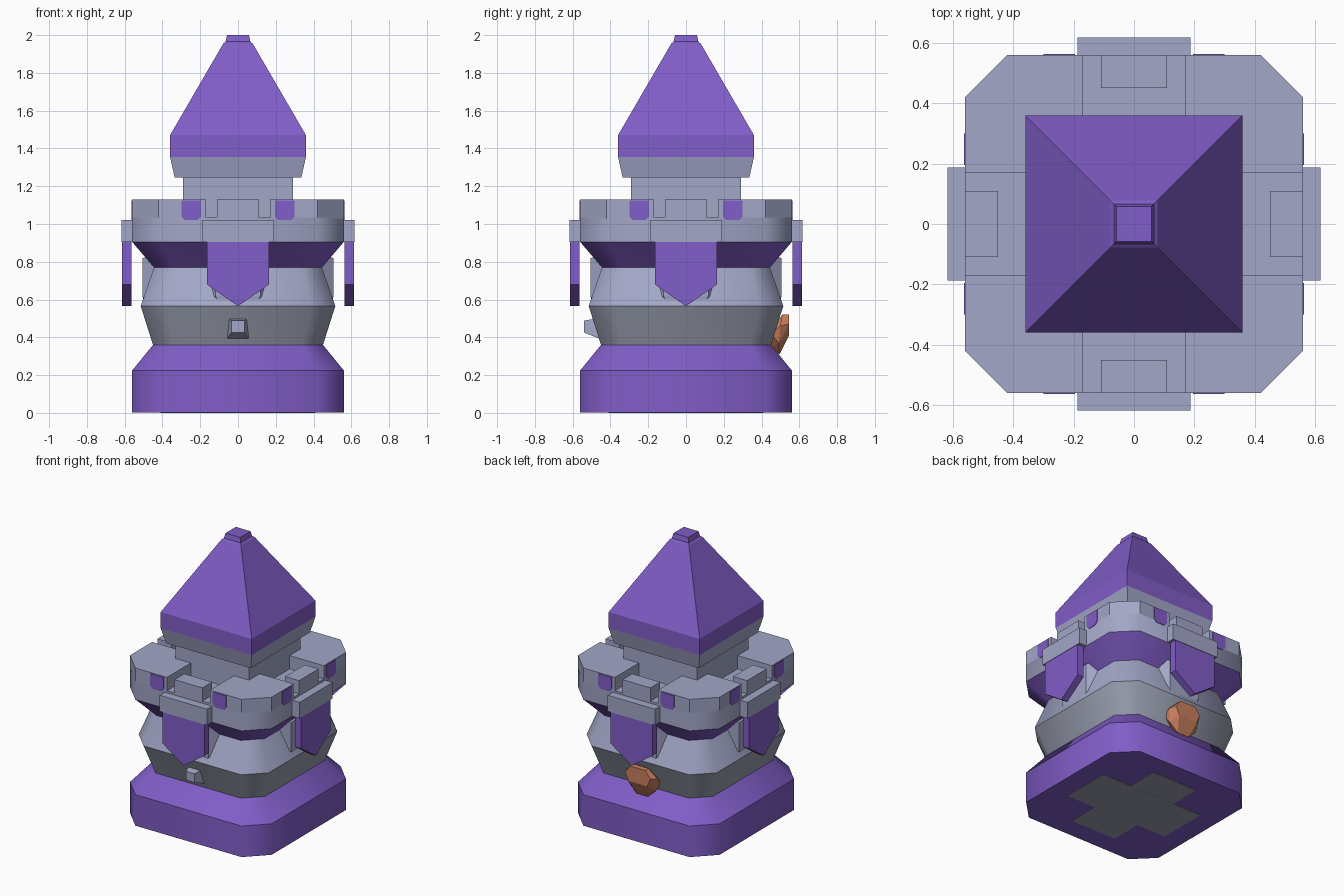
import bpy, bmesh, math
from mathutils import Vector, Matrix

if "Cube" in bpy.data.objects:
    bpy.data.objects.remove(bpy.data.objects["Cube"])


def material(name, rgb):
    m = bpy.data.materials.new(name)
    m.diffuse_color = (*rgb, 1)
    m.use_nodes = True
    m.node_tree.nodes["Principled BSDF"].inputs["Base Color"].default_value = m.diffuse_color
    return m


STONE = material("pale_stone", (0.36, 0.385, 0.57))
DARK = material("grey_stone", (0.31, 0.335, 0.42))
PURPLE = material("purple", (0.22, 0.11, 0.58))
ORANGE = material("copper_orange", (0.58, 0.21, 0.11))


def finish(name, bm, mats):
    bmesh.ops.recalc_face_normals(bm, faces=bm.faces)
    me = bpy.data.meshes.new(name)
    bm.to_mesh(me)
    bm.free()
    for m in mats:
        me.materials.append(m)
    ob = bpy.data.objects.new(name, me)
    bpy.context.collection.objects.link(ob)
    return ob


def outline(h, c):
    """Square of half width h with corners cut by c."""
    if c == 0:
        return [(-h, -h), (h, -h), (h, h), (-h, h)]
    k = h - c
    return [(-k, -h), (k, -h), (h, -k), (h, k), (k, h), (-k, h), (-h, k), (-h, -k)]


def loft(name, rings, bands, chamfer=0.0, smooth=False):
    """Stack of (half width, z) rings; bands gives one material per step."""
    bm = bmesh.new()
    mats = list(dict.fromkeys(bands))
    loops = [[bm.verts.new((x, y, z)) for x, y in outline(h, h * chamfer)] for h, z in rings]
    n = len(loops[0])
    for i, m in enumerate(bands):
        for j in range(n):
            k = (j + 1) % n
            f = bm.faces.new((loops[i][j], loops[i][k], loops[i + 1][k], loops[i + 1][j]))
            f.material_index = mats.index(m)
            f.smooth = smooth
    bm.faces.new(loops[0][::-1]).material_index = mats.index(bands[0])
    bm.faces.new(loops[-1]).material_index = mats.index(bands[-1])
    # horizontal edges stay sharp, upright corners shade smoothly
    for e in bm.edges:
        if abs(e.verts[0].co.z - e.verts[1].co.z) < 1e-5:
            e.smooth = False
    return finish(name, bm, mats)


def hull(name, pts, mat, turn=0):
    """Convex solid through the points, turned by quarter turns about z."""
    bm = bmesh.new()
    r = Matrix.Rotation(turn * math.pi / 2, 3, 'Z')
    for p in pts:
        bm.verts.new(r @ Vector(p))
    bmesh.ops.convex_hull(bm, input=bm.verts)
    bmesh.ops.dissolve_limit(bm, angle_limit=0.01, verts=bm.verts, edges=bm.edges)
    return finish(name, bm, [mat])


def box(name, x0, x1, y0, y1, z0, z1, mat, turn=0):
    return hull(name, [(x, y, z) for x in (x0, x1) for y in (y0, y1) for z in (z0, z1)], mat, turn)


# Tower body: purple foot, bulging stone middle, purple flare, stone platform
loft("tower_body",
     [(0.56, 0.003), (0.56, 0.225), (0.45, 0.36), (0.515, 0.565), (0.445, 0.77),
      (0.56, 0.905), (0.56, 1.035)],
     [PURPLE, PURPLE, DARK, STONE, PURPLE, STONE], 0.25, True)

# Cross on the underside
for i, (a, b) in enumerate(((0.41, 0.18), (0.18, 0.41))):
    box(f"underside_cross_{i}", -a, a, -b, b, 0.0 + i * 0.0005, 0.008, DARK)

# Neck, roof rim, roof and tip
loft("neck", [(0.29, 1.0), (0.29, 1.26)], [STONE])
loft("roof", [(0.335, 1.245), (0.36, 1.355), (0.36, 1.47), (0.078, 1.955), (0.066, 1.965), (0.058, 2.0)],
     [STONE, PURPLE, PURPLE, PURPLE, PURPLE])

for t in range(4):
    # Corner merlon
    plan = [(0.17, 0.17), (0.56, 0.17), (0.56, 0.42), (0.42, 0.56), (0.17, 0.56)]
    hull(f"merlon_{t}", [(x, y, z) for x, y in plan for z in (1.03, 1.13)], STONE, t)
    # Low block in the gap and ledge holding the banner
    box(f"gap_block_{t}", -0.11, 0.11, -0.56, -0.45, 1.0, 1.13, STONE, t)
    box(f"banner_ledge_{t}", -0.187, 0.187, -0.618, -0.55, 0.905, 1.02, STONE, t)
    # Pointed banner
    flag = [(-0.165, 0.91), (0.165, 0.91), (0.165, 0.68), (0, 0.565), (-0.165, 0.68)]
    hull(f"banner_{t}", [(x, y, z) for x, z in flag for y in (-0.615, -0.565)], PURPLE, t)
    # Bracket behind the banner
    hull(f"bracket_{t}", [(s * x, y, z) for s in (-1, 1) for x, y, z in
                          ((0.12, -0.505, 0.62), (0.12, -0.505, 0.82), (0.17, -0.44, 0.84),
                           (0.17, -0.44, 0.58), (0.1, -0.5, 0.58))], STONE, t)
    # Purple window plates on the merlon faces
    for s in (-1, 1):
        a, b, c = s * 0.195, s * 0.30, s * 0.02
        shape = [(a, 1.125), (b, 1.125), (b, 1.04), (b - c, 1.02), (a + c, 1.02), (a, 1.04)]
        hull(f"window_{t}_{'left' if s < 0 else 'right'}",
             [(x, y, z) for x, z in shape for y in (-0.564, -0.557)], PURPLE, t)

# Small stone spout on the front
hull("front_spout", [(s * x, y, z) for s in (-1, 1) for x, y, z in
                     ((0.035, -0.54, 0.425), (0.035, -0.54, 0.488), (0.05, -0.475, 0.50),
                      (0.06, -0.45, 0.39))], STONE)

# Faceted orange boss on the back
hull("back_boss", [(s * x, y, z) for s in (-1, 1) for x, y, z in
                   ((0.06, 0.51, 0.522), (0.06, 0.545, 0.52), (0.10, 0.545, 0.47),
                    (0.075, 0.545, 0.41), (0.125, 0.50, 0.46), (0.11, 0.49, 0.37),
                    (0.045, 0.495, 0.31), (0.05, 0.45, 0.34), (0.12, 0.45, 0.42))], ORANGE)
